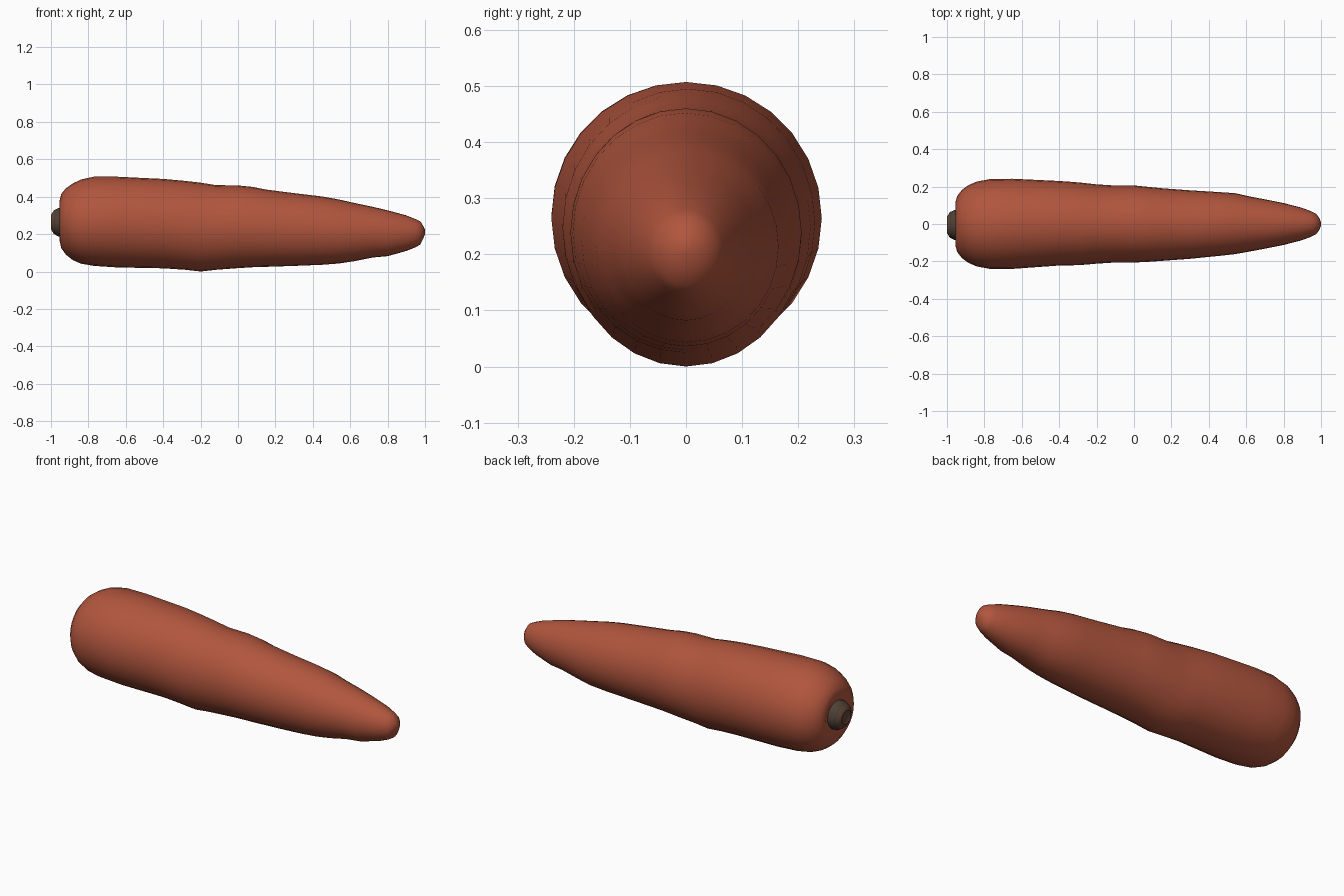
import bpy, bmesh, math


def material(name, rgb):
    m = bpy.data.materials.new(name)
    m.diffuse_color = (*rgb, 1)
    return m


orange = material("carrot orange", (0.44, 0.092, 0.047))
dark = material("stem dark brown", (0.075, 0.052, 0.035))
brown = material("stem core brown", (0.12, 0.06, 0.038))


def loft(name, rings, sides, mats, angle):
    """Skin elliptical rings (x, z low, z high, half width, y centre) along x."""
    bm = bmesh.new()
    loops = []
    for x, lo, hi, w, yc in rings:
        zc, h = (lo + hi) / 2, (hi - lo) / 2
        loops.append([bm.verts.new((x, yc + w * math.cos(a), zc + h * math.sin(a)))
                      for a in (2 * math.pi * i / sides for i in range(sides))])
    for a, b in zip(loops, loops[1:]):
        for i in range(sides):
            j = (i + 1) % sides
            bm.faces.new((a[i], a[j], b[j], b[i]))
    bm.faces.new(loops[0])
    bm.faces.new(loops[-1])
    bmesh.ops.recalc_face_normals(bm, faces=bm.faces)
    me = bpy.data.meshes.new(name)
    bm.to_mesh(me)
    bm.free()
    ob = bpy.data.objects.new(name, me)
    bpy.context.collection.objects.link(ob)
    for m in mats:
        me.materials.append(m)
    bpy.ops.object.select_all(action='DESELECT')
    ob.select_set(True)
    bpy.context.view_layer.objects.active = ob
    bpy.ops.object.shade_smooth_by_angle(angle=math.radians(angle))
    return ob


# Root: rounded shoulder on the left, slightly lumpy taper to a blunt tip
loft("carrot_root", [
    (-0.935, 0.20, 0.33, 0.070, 0),
    (-0.955, 0.17, 0.375, 0.115, 0),
    (-0.945, 0.125, 0.415, 0.150, 0),
    (-0.920, 0.090, 0.445, 0.182, 0),
    (-0.885, 0.062, 0.470, 0.208, 0),
    (-0.840, 0.042, 0.492, 0.227, 0),
    (-0.770, 0.030, 0.507, 0.240, 0),
    (-0.650, 0.022, 0.507, 0.241, 0.001),
    (-0.400, 0.017, 0.495, 0.226, 0.004),
    (-0.290, 0.010, 0.485, 0.221, 0.001),
    (-0.200, 0.000, 0.475, 0.212, 0),
    (-0.120, 0.009, 0.462, 0.207, 0),
    (0.000, 0.018, 0.460, 0.206, 0),
    (0.080, 0.023, 0.452, 0.200, -0.002),
    (0.150, 0.025, 0.438, 0.194, -0.003),
    (0.300, 0.030, 0.419, 0.183, -0.003),
    (0.450, 0.036, 0.401, 0.171, 0),
    (0.540, 0.043, 0.385, 0.163, 0.002),
    (0.620, 0.055, 0.367, 0.147, 0),
    (0.720, 0.075, 0.346, 0.128, 0),
    (0.800, 0.082, 0.327, 0.112, 0),
    (0.900, 0.110, 0.300, 0.086, 0),
    (0.950, 0.130, 0.280, 0.067, 0),
    (0.975, 0.145, 0.268, 0.054, 0),
    (0.990, 0.175, 0.245, 0.033, 0),
    (1.000, 0.200, 0.225, 0.010, 0),
], 28, [orange], 60)

# Cut stem stub with a lighter core
stub = loft("stem_stub", [
    (-0.930, 0.185, 0.345, 0.080, -0.005),
    (-0.960, 0.185, 0.342, 0.080, -0.005),
    (-0.985, 0.200, 0.328, 0.068, -0.005),
    (-1.000, 0.225, 0.303, 0.042, -0.005),
    (-0.995, 0.235, 0.293, 0.032, -0.005),
], 14, [dark, brown], 50)
for p in stub.data.polygons:
    if p.center.x < -0.99:
        p.material_index = 1
